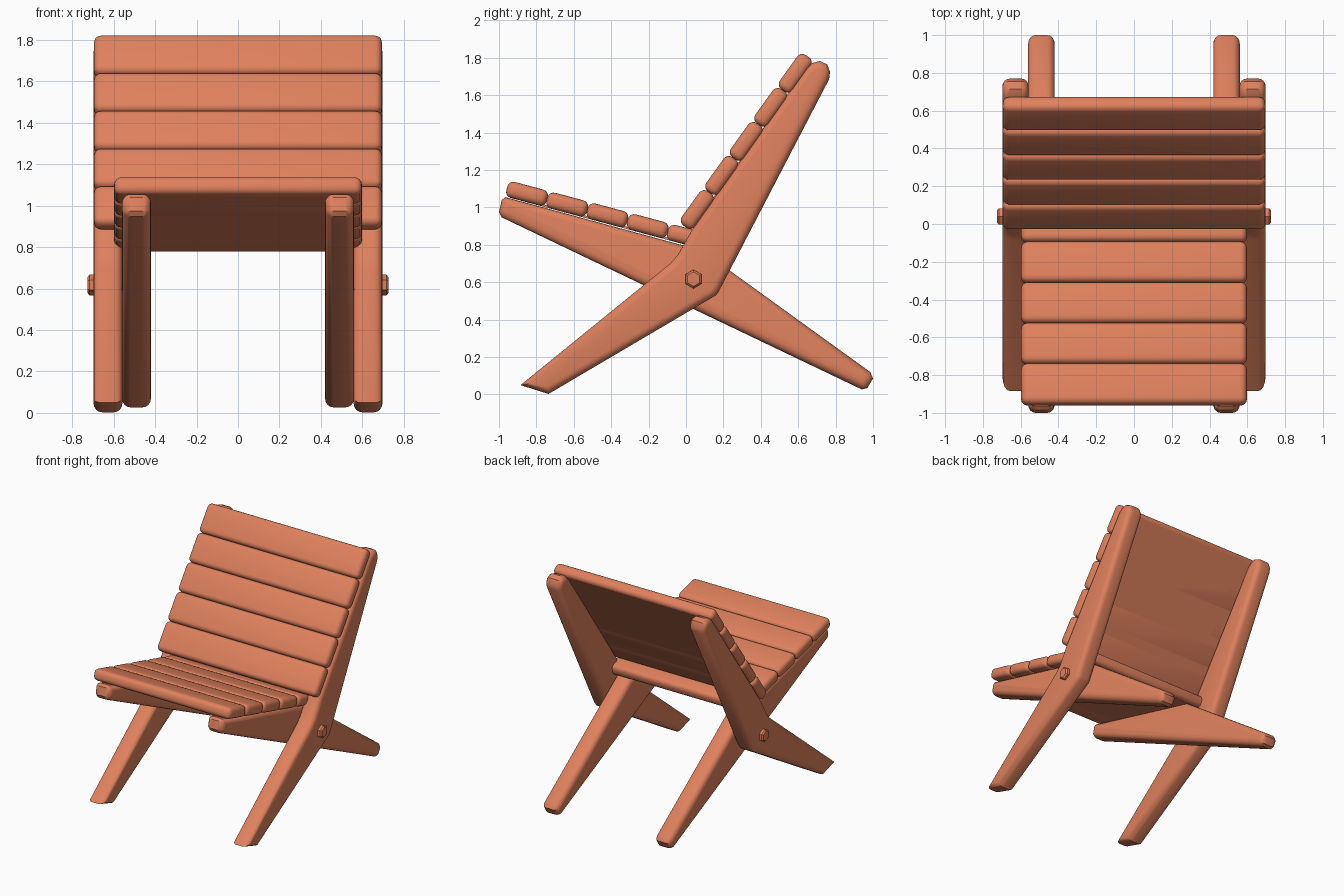
import bpy, bmesh, math
from mathutils import Matrix

if "Cube" in bpy.data.objects:
    bpy.data.objects.remove(bpy.data.objects["Cube"])

wood = bpy.data.materials.new("terracotta")
wood.diffuse_color = (0.74, 0.22, 0.11, 1)
wood.use_nodes = True
wood.node_tree.nodes["Principled BSDF"].inputs["Base Color"].default_value = wood.diffuse_color


def finish(bm, name):
    bmesh.ops.recalc_face_normals(bm, faces=bm.faces)
    me = bpy.data.meshes.new(name)
    bm.to_mesh(me)
    bm.free()
    me.materials.append(wood)
    ob = bpy.data.objects.new(name, me)
    bpy.context.collection.objects.link(ob)
    bpy.ops.object.select_all(action='DESELECT')
    ob.select_set(True)
    bpy.context.view_layer.objects.active = ob
    bpy.ops.object.shade_smooth_by_angle(angle=math.radians(35))
    return ob


def frame(name, profile, x0, x1, r=0.04):
    """Side plank: (y, z) profile extruded along x, with rounded rims."""
    bm = bmesh.new()
    face = bm.faces.new([bm.verts.new((x0, y, z)) for y, z in profile])
    ext = bmesh.ops.extrude_face_region(bm, geom=[face])["geom"]
    bmesh.ops.translate(bm, vec=(x1 - x0, 0, 0),
                        verts=[v for v in ext if isinstance(v, bmesh.types.BMVert)])
    rim = [e for e in bm.edges if abs(e.verts[0].co.x - e.verts[1].co.x) < 1e-5]
    bmesh.ops.bevel(bm, geom=rim, offset=r, segments=4, profile=0.5, affect='EDGES')
    finish(bm, name)


def board(name, size, y, z, angle, r=0.0):
    """Box tilted about x, optionally rounded."""
    bm = bmesh.new()
    bmesh.ops.create_cube(bm, size=1)
    bmesh.ops.scale(bm, vec=size, verts=bm.verts)
    if r:
        bmesh.ops.bevel(bm, geom=bm.edges[:], offset=r, segments=4,
                        profile=0.5, affect='EDGES')
    bm.transform(Matrix.Translation((0, y, z)) @ Matrix.Rotation(angle, 4, 'X'))
    finish(bm, name)


def slats(name, width, y, z, dy, dz, panel_width, side):
    """Five slats in a row with a thin flush panel behind them."""
    ang = math.atan2(dz, dy)
    step = math.hypot(dy, dz)
    thick = 0.088
    for i in range(5):
        board(f"{name}_slat_{i + 1}", (width, step + 0.001, thick),
              y + dy * i, z + dz * i, ang, 0.034)
    off = -(thick / 2 - 0.006) * side
    board(f"{name}_panel", (panel_width, step * 5 - 0.06, 0.012),
          y + 2 * dy - math.sin(ang) * off, z + 2 * dz + math.cos(ang) * off, ang)


# Bent outer frames (front legs and back supports), and inner seat frames
back_profile = [(-0.885, 0.05), (-0.735, 0.003), (0.16, 0.53), (0.175, 0.55),
                (0.765, 1.685), (0.77, 1.725), (0.755, 1.765), (0.715, 1.783),
                (0.67, 1.77), (0.64, 1.745), (0.035, 0.885), (-0.045, 0.745),
                (-0.085, 0.70)]
seat_profile = [(-0.965, 1.055), (-0.985, 1.04), (-1.0, 0.975), (-0.985, 0.947),
                (0.94, 0.027), (0.97, 0.035), (1.0, 0.085), (0.985, 0.12),
                (0.085, 0.77)]
for side, s in (("right", 1), ("left", -1)):
    frame(f"{side}_back_frame", back_profile, 0.558 * s, 0.697 * s)
    frame(f"{side}_seat_frame", seat_profile, 0.42 * s, 0.56 * s)

    # Hexagonal pivot bolt through both frames
    bm = bmesh.new()
    bmesh.ops.create_cone(bm, cap_ends=True, segments=6, radius1=0.05,
                          radius2=0.05, depth=0.30)
    rim = [e for e in bm.edges if abs(e.verts[0].co.z - e.verts[1].co.z) < 1e-5]
    bmesh.ops.bevel(bm, geom=rim, offset=0.01, segments=1, affect='EDGES')
    bm.transform(Matrix.Translation((0.576 * s, 0.04, 0.617))
                 @ Matrix.Rotation(math.pi / 2, 4, 'Y')
                 @ Matrix.Rotation(math.pi / 2, 4, 'Z'))
    zs = max(v.co.z for v in bm.verts) - 0.617
    ys = max(v.co.y for v in bm.verts) - 0.04
    if ys > zs:  # keep a corner pointing up
        bm.transform(Matrix.Translation((0, 0.04, 0.617))
                     @ Matrix.Rotation(math.pi / 2, 4, 'X')
                     @ Matrix.Translation((0, -0.04, -0.617)))
    finish(bm, f"{side}_bolt")

# Seat slats, front to back
slats("seat", 1.195, -0.85, 1.073, 0.215, -0.0575, 1.0, 1)
# Backrest slats, bottom to top
slats("back", 1.39, 0.06, 0.989, 0.131, 0.182, 1.2, 1)
